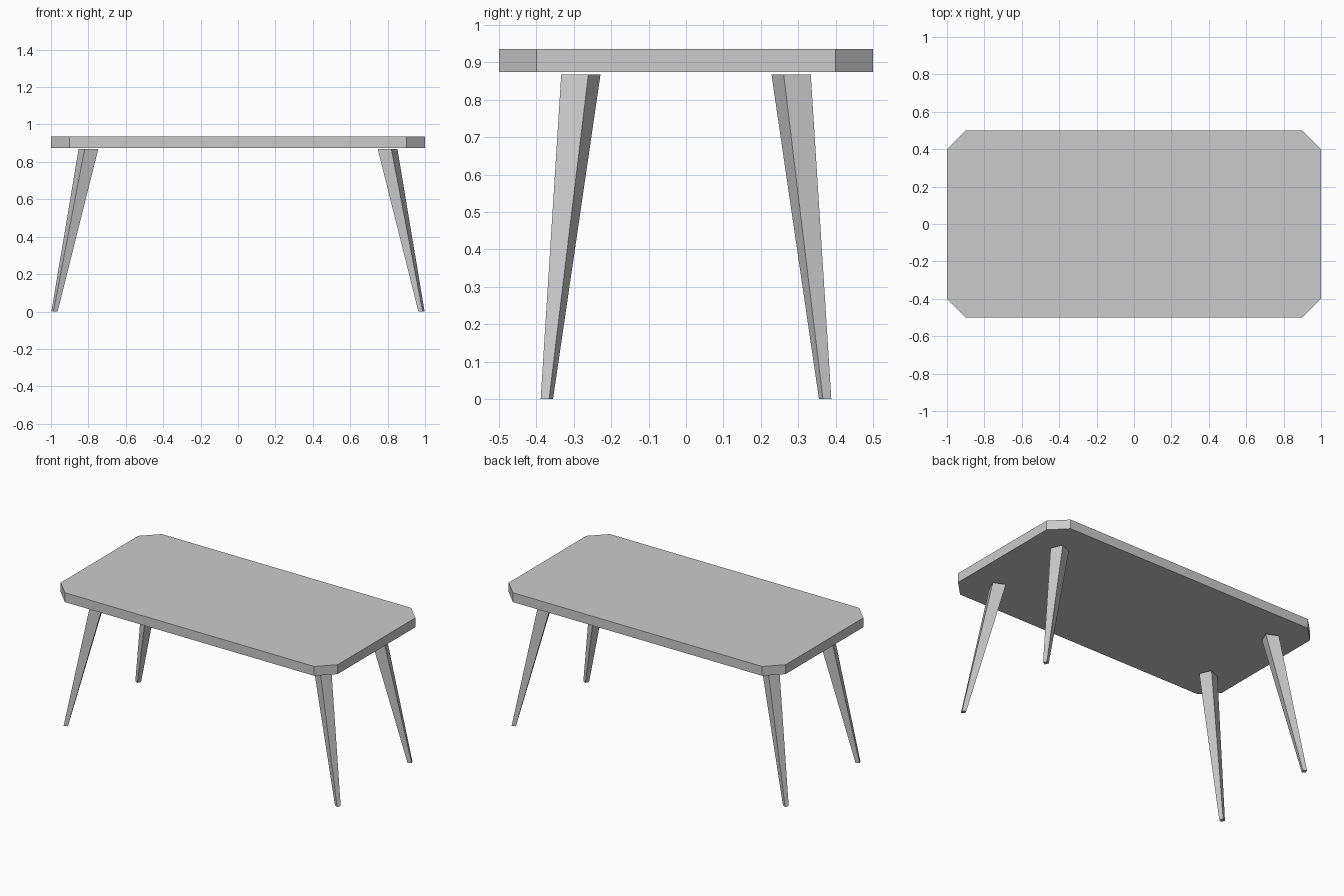
import bpy
import bmesh
from mathutils import Vector

cube = bpy.data.objects.get("Cube")
if cube:
    bpy.data.objects.remove(cube, do_unlink=True)

grey = bpy.data.materials.new("light grey")
grey.use_nodes = True
colour = (0.6, 0.6, 0.6, 1)
grey.diffuse_color = colour
grey.node_tree.nodes["Principled BSDF"].inputs["Base Color"].default_value = colour


def loft(name, lower, upper):
    """Closed flat-faced solid between two matching outlines."""
    bm = bmesh.new()
    low = [bm.verts.new(p) for p in lower]
    top = [bm.verts.new(p) for p in upper]
    bm.faces.new(low[::-1])
    bm.faces.new(top)
    n = len(low)
    for i in range(n):
        j = (i + 1) % n
        bm.faces.new((low[i], low[j], top[j], top[i]))
    bmesh.ops.recalc_face_normals(bm, faces=bm.faces)
    mesh = bpy.data.meshes.new(name)
    bm.to_mesh(mesh)
    bm.free()
    mesh.materials.append(grey)
    obj = bpy.data.objects.new(name, mesh)
    bpy.context.collection.objects.link(obj)
    return obj


# Tabletop: rectangle with cut corners
HX, HY, CUT = 1.0, 0.5, 0.1
outline = [(HX, HY - CUT), (HX - CUT, HY), (CUT - HX, HY), (-HX, HY - CUT),
           (-HX, CUT - HY), (CUT - HX, -HY), (HX - CUT, -HY), (HX, CUT - HY)]
loft("tabletop",
     [(x, y, 0.875) for x, y in outline],
     [(x, y, 0.936) for x, y in outline])


def leg_section(centre, spoke, sx, sy):
    """Twisted square section, mirrored into one quadrant."""
    x, y, z = centre
    a, b = spoke
    corners = [(a, b), (-b, a), (-a, -b), (b, -a)]
    return [Vector((sx * (x + dx), sy * (y + dy), z)) for dx, dy in corners]


# Splayed tapering legs
for sy, depth in ((-1, "front"), (1, "back")):
    for sx, side in ((1, "left"), (-1, "right")):
        loft(f"{depth}_{side}_leg",
             leg_section((0.981, 0.372, 0), (0.006, 0.0165), sx, sy),
             leg_section((0.80, 0.281, 0.868), (0.02, 0.0525), sx, sy))
